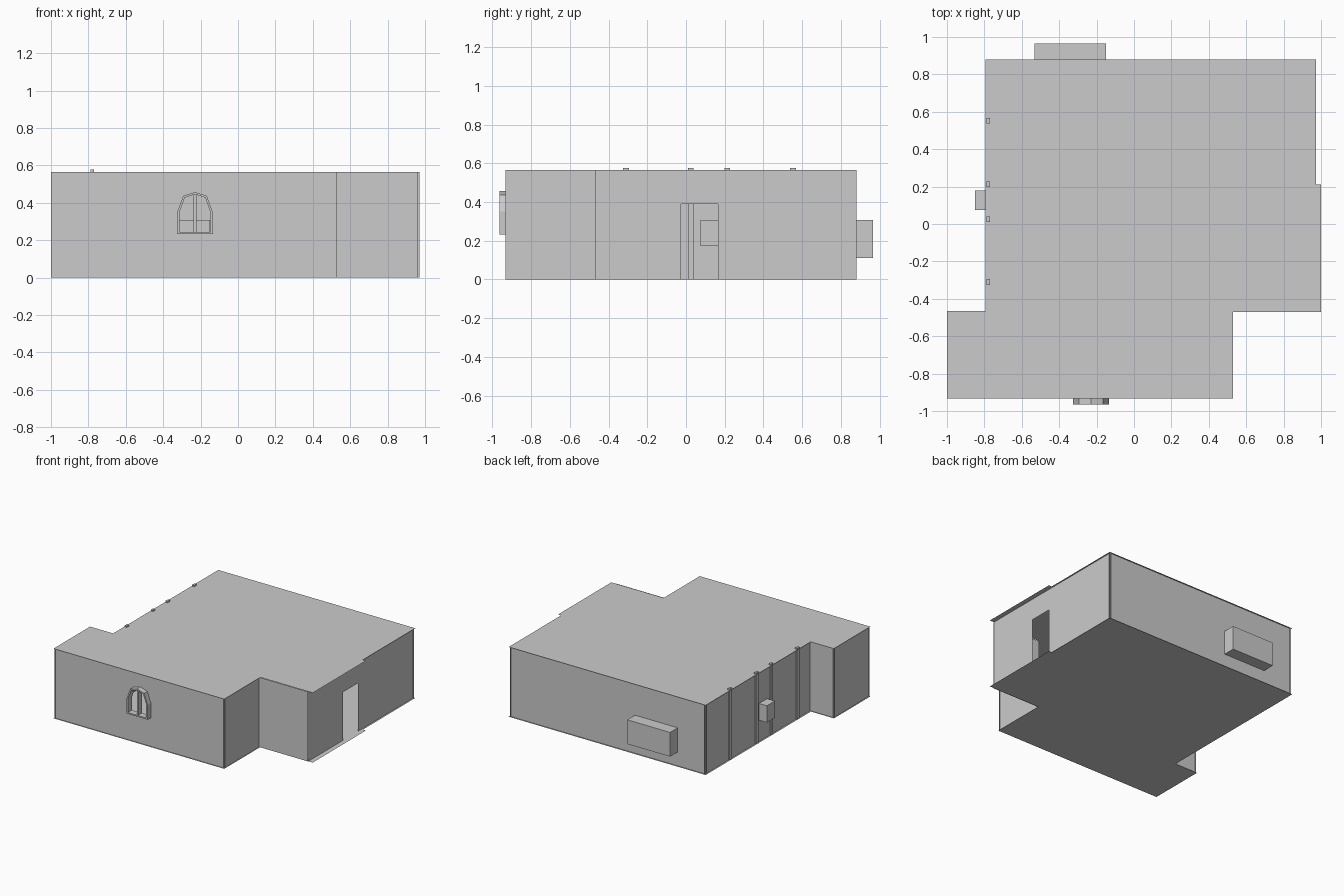
import bpy, bmesh

if "Cube" in bpy.data.objects:
    bpy.data.objects.remove(bpy.data.objects["Cube"])

H = 0.565          # wall height


def mesh_object(name, faces):
    """Object from a list of polygons, each a list of 3D points."""
    bm = bmesh.new()
    for pts in faces:
        bm.faces.new([bm.verts.new(p) for p in pts])
    bmesh.ops.remove_doubles(bm, verts=bm.verts, dist=1e-5)
    me = bpy.data.meshes.new(name)
    bm.to_mesh(me)
    bm.free()
    ob = bpy.data.objects.new(name, me)
    bpy.context.collection.objects.link(ob)
    return ob


def box(name, lo, hi):
    bm = bmesh.new()
    bmesh.ops.create_cube(bm, size=1)
    for v in bm.verts:
        v.co = [(a + b) / 2 + c * (b - a) for a, b, c in zip(lo, hi, v.co)]
    me = bpy.data.meshes.new(name)
    bm.to_mesh(me)
    bm.free()
    ob = bpy.data.objects.new(name, me)
    bpy.context.collection.objects.link(ob)
    return ob


def wall(name, a, b):
    """Thin upright sheet between two plan points."""
    return mesh_object(name, [[(*a, 0), (*b, 0), (*b, H), (*a, H)]])


# Floor and roof sheets share one plan, with a small overhang on the right
plan = [(-1, -0.933), (0.53, -0.933), (0.53, -0.471), (1, -0.471), (1, 0.21),
        (0.973, 0.21), (0.973, 0.88), (-0.793, 0.88), (-0.793, -0.466), (-1, -0.466)]
mesh_object("floor", [[(x, y, 0) for x, y in reversed(plan)]])
mesh_object("roof", [[(x, y, H) for x, y in plan]])

# Plain walls, slightly inset from the floor edge
wall("front_left_side_wall", (-0.99, -0.466), (-0.99, -0.933))
wall("left_step_wall", (-0.78, -0.475), (-1, -0.475))
wall("left_wall", (-0.78, 0.88), (-0.78, -0.475))
wall("back_wall", (0.97, 0.867), (-0.793, 0.867))
wall("right_step_wall", (0.52, -0.475), (0.96, -0.475))
wall("front_right_side_wall", (0.522, -0.933), (0.522, -0.471))

# Right wall with a doorway notch
outline = [(-0.471, 0), (-0.027, 0), (-0.027, 0.39), (0.165, 0.39),
           (0.165, 0), (0.88, 0), (0.88, H), (-0.471, H)]
mesh_object("right_wall", [[(0.96, y, z) for y, z in outline]])

# Front wall: two halves meeting around the arched window opening
cx, fy = -0.23, -0.922
arch = [(0, 0.232), (0.095, 0.232), (0.095, 0.35), (0.063, 0.437), (0, 0.457)]


def half(edge_x, s):
    pts = [(cx + s * x, fy, z) for x, z in arch]
    return pts + [(cx, fy, H), (edge_x, fy, H), (edge_x, fy, 0), (cx, fy, 0)]


mesh_object("front_wall", [half(0.53, 1)[::-1], half(-1, -1)])

# Window frame: an arched ring with depth, plus a central bar
ring = [(x, z) for x, z in arch[1:]] + [(-x, z) for x, z in arch[3:0:-1]]
inner = [(x * 0.87, 0.342 + (z - 0.342) * 0.9) for x, z in ring]
y0, y1 = -0.964, -0.912
faces = []
for i in range(len(ring)):
    j = (i + 1) % len(ring)
    section = [(ring, y0), (inner, y0), (inner, y1), (ring, y1)]
    for k in range(4):
        (p, ya), (q, yb) = section[k], section[(k + 1) % 4]
        faces.append([(cx + p[i][0], ya, p[i][1]), (cx + p[j][0], ya, p[j][1]),
                      (cx + q[j][0], yb, q[j][1]), (cx + q[i][0], yb, q[i][1])])
mesh_object("window_frame", faces)
box("window_bar", (cx - 0.007, -0.955, 0.24), (cx + 0.007, y1, 0.448))

# Wall-mounted units passing through the back and left walls
box("back_wall_unit", (-0.533, 0.79, 0.112), (-0.15, 0.965, 0.308))
box("left_wall_unit", (-0.85, 0.075, 0.172), (-0.73, 0.178, 0.308))

# Slim upright posts along the left wall
for n, y in enumerate((-0.31, 0.025, 0.213, 0.553)):
    box(f"left_post_{n + 1}", (-0.788, y - 0.015, 0), (-0.77, y + 0.015, 0.577))
